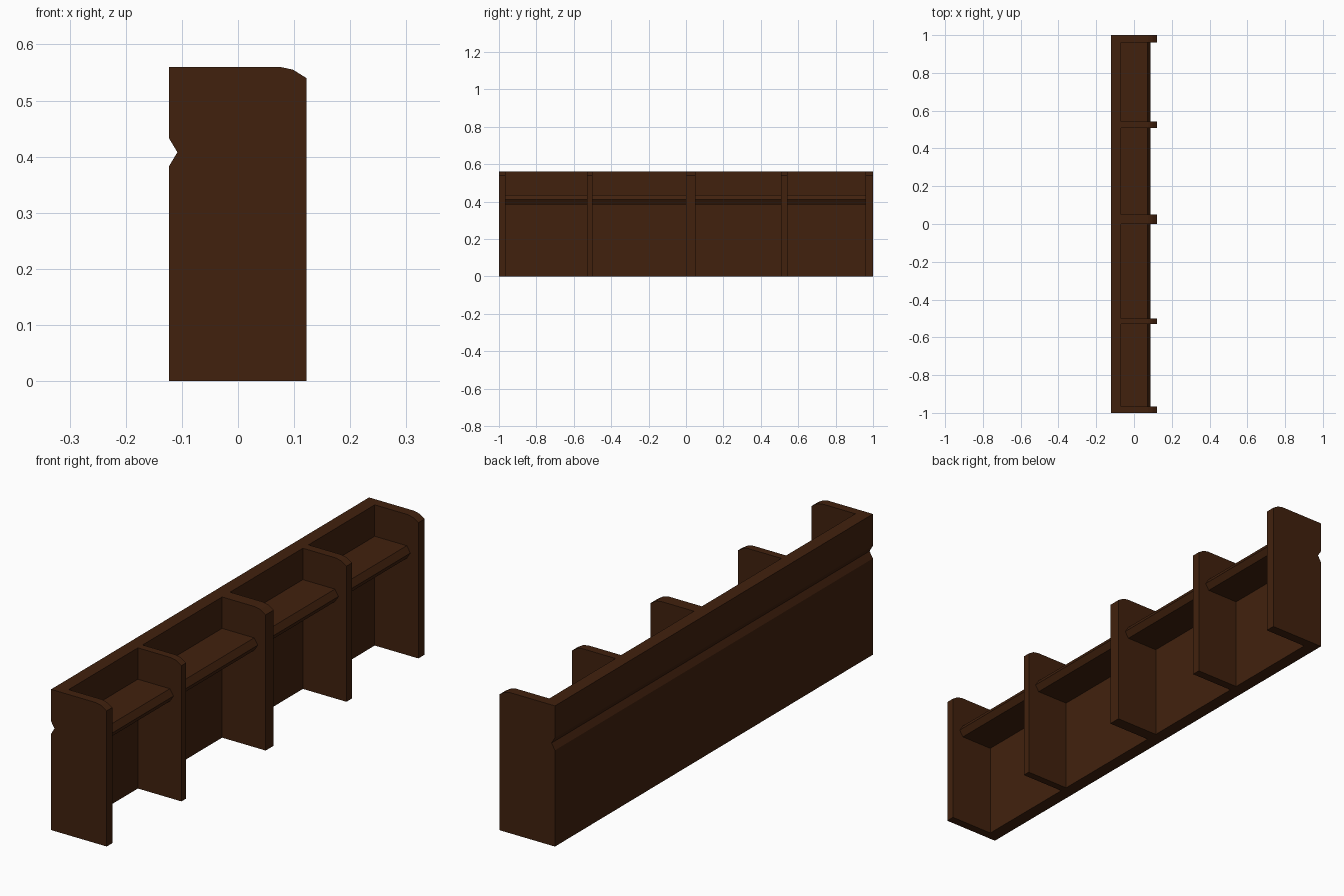
import bpy, bmesh

if "Cube" in bpy.data.objects:
    bpy.data.objects.remove(bpy.data.objects["Cube"])

wood = bpy.data.materials.new("dark brown wood")
wood.diffuse_color = (0.053, 0.0152, 0.0043, 1)
wood.use_nodes = True
wood.node_tree.nodes["Principled BSDF"].inputs["Base Color"].default_value = wood.diffuse_color


def extrude(name, profile, y0, y1):
    """Extrude an x-z profile from y0 to y1."""
    bm = bmesh.new()
    face = bm.faces.new([bm.verts.new((x, y0, z)) for x, z in profile])
    out = bmesh.ops.extrude_face_region(bm, geom=[face])
    verts = [v for v in out["geom"] if isinstance(v, bmesh.types.BMVert)]
    bmesh.ops.translate(bm, verts=verts, vec=(0, y1 - y0, 0))
    bmesh.ops.recalc_face_normals(bm, faces=bm.faces)
    mesh = bpy.data.meshes.new(name)
    bm.to_mesh(mesh)
    bm.free()
    mesh.materials.append(wood)
    obj = bpy.data.objects.new(name, mesh)
    bpy.context.collection.objects.link(obj)
    return obj


BACK, INNER, FRONT, TOP = -0.123, -0.07, 0.122, 0.56

# Back panel with a V groove along its rear face
extrude("back_panel", [(BACK, 0), (INNER, 0), (INNER, TOP), (BACK, TOP),
                       (BACK, 0.433), (-0.108, 0.408), (BACK, 0.383)], -1, 1)

# Upright dividers with a rounded upper front corner
spans = [(-1, -0.965), (-0.53, -0.50), (0.0, 0.05), (0.508, 0.543), (0.96, 1)]
for i, (a, b) in enumerate(spans):
    extrude(f"divider_{i + 1}", [(INNER, 0), (FRONT, 0), (FRONT, 0.54),
                                 (0.098, 0.555), (0.075, TOP), (INNER, TOP)], a, b)

# Shelves between the dividers, with a pointed front edge
for i in range(len(spans) - 1):
    extrude(f"shelf_{i + 1}", [(INNER, 0.385), (0.071, 0.385), (0.087, 0.41),
                               (0.071, 0.435), (INNER, 0.435)],
            spans[i][1], spans[i + 1][0])
